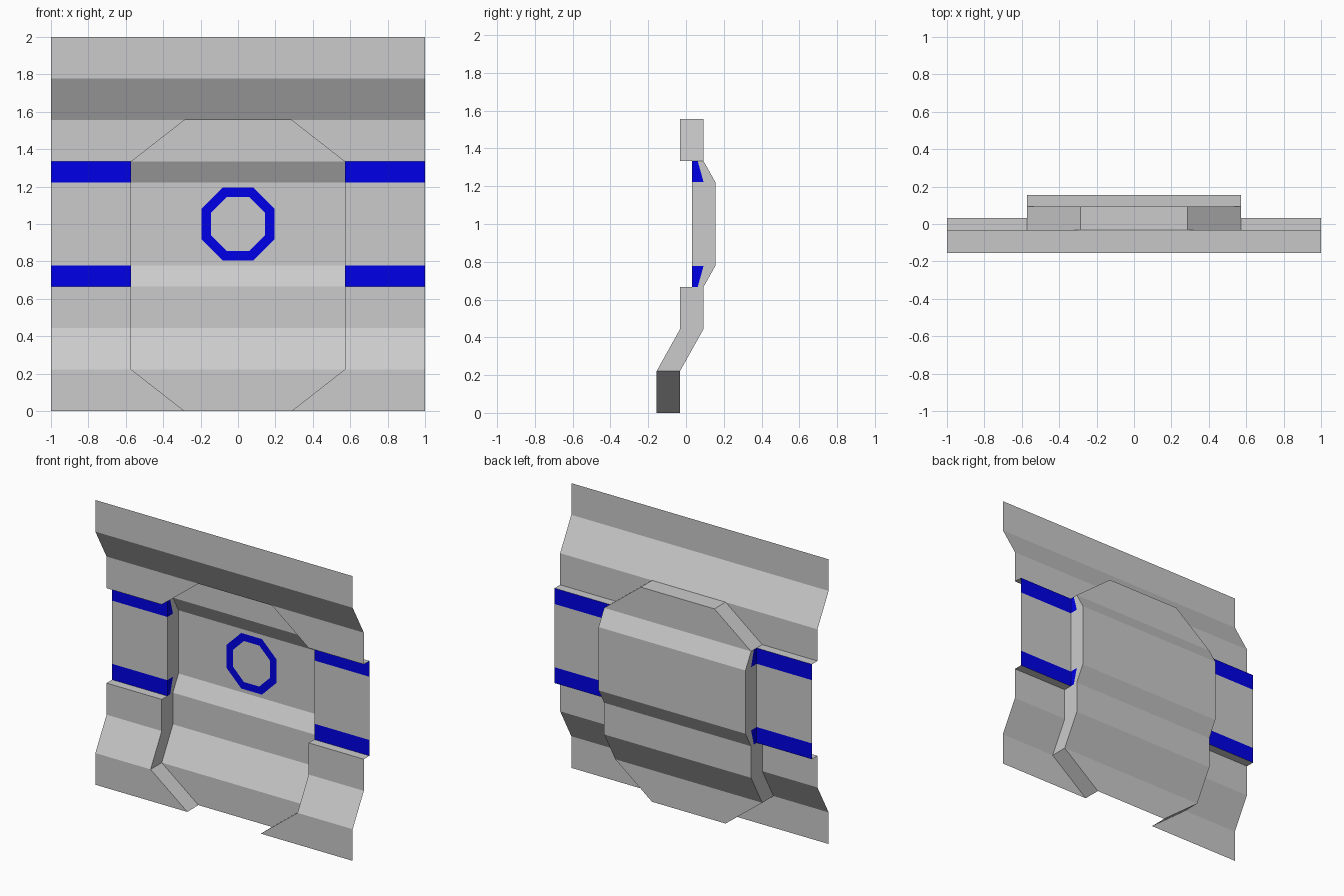
import bpy, math

if "Cube" in bpy.data.objects:
    bpy.data.objects.remove(bpy.data.objects["Cube"])

BLUE = bpy.data.materials.new("blue_light")
BLUE.diffuse_color = (0.0, 0.0, 0.8, 1)
BLUE.use_nodes = True
BLUE.node_tree.nodes["Principled BSDF"].inputs["Base Color"].default_value = BLUE.diffuse_color


def make(name, quads, mat=None, mirror=True):
    """Object from a list of quads, optionally mirrored across x."""
    verts = [v for q in quads for v in q]
    faces = [tuple(range(i, i + 4)) for i in range(0, len(verts), 4)]
    me = bpy.data.meshes.new(name)
    me.from_pydata(verts, [], faces)
    ob = bpy.data.objects.new(name, me)
    bpy.context.collection.objects.link(ob)
    if mat:
        me.materials.append(mat)
    if mirror:
        ob.modifiers.new("mirror", 'MIRROR')
    return ob


def strip(a, b):
    """Front-facing quad between rows a and b, each (x0, x1, y, z)."""
    return [(a[0], a[2], a[3]), (a[1], a[2], a[3]),
            (b[1], b[2], b[3]), (b[0], b[2], b[3])]


# Rows: height, front plate y, recessed panel y, recess half width
S = 2 / 9
ROWS = [(0, -.155, -.031, .286), (S, -.155, -.031, .571),
        (2*S, -.031, .093, .571), (3*S, -.031, .093, .571),
        (3*S, .031, .093, .571), (3.5*S, .031, .155, .571),
        (5.5*S, .031, .155, .571), (6*S, .031, .093, .571),
        (6*S, -.031, .093, .571), (7*S, -.031, .093, .286)]

plate, bars, panel, walls, wall_lights = [], [], [], [], []
for i, (a, b) in enumerate(zip(ROWS, ROWS[1:])):
    (z0, f0, p0, w0), (z1, f1, p1, w1) = a, b
    lit = i in (4, 6)
    (bars if lit else plate).append(strip((w0, 1, f0, z0), (w1, 1, f1, z1)))
    if z0 == z1:
        continue
    panel.append(strip((-w0, w0, p0, z0), (-w1, w1, p1, z1)))
    # Side wall, with its front half lit beside the bars
    m0, m1 = ((f0 + p0) / 2, (f1 + p1) / 2) if lit else (f0, f1)
    if lit:
        wall_lights.append([(w0, f0, z0), (w1, f1, z1), (w1, m1, z1), (w0, m0, z0)])
    walls.append([(w0, m0, z0), (w1, m1, z1), (w1, p1, z1), (w0, p0, z0)])

# Plate above the recess
TOP = [(7*S, -.031), (8*S, -.155), (9*S, -.155)]
for (z0, y0), (z1, y1) in zip(TOP, TOP[1:]):
    plate.append(strip((0, 1, y0, z0), (0, 1, y1, z1)))

# Top wall of the recess
z, f, p, w = ROWS[-1]
walls.append([(w, f, z), (0, f, z), (0, p, z), (w, p, z)])

make("front_plate", plate)
make("recess_panel", panel, mirror=False)
make("recess_walls", walls)
make("light_bars", bars, BLUE)
make("light_bar_ends", wall_lights, BLUE)

# Octagonal light ring on the panel
def corner(apothem, k):
    r, t = apothem / math.cos(math.pi / 8), (k + .5) * math.pi / 4
    return (r * math.cos(t), .151, 1 + r * math.sin(t))

make("light_ring", [[corner(.144, k), corner(.195, k), corner(.195, k + 1), corner(.144, k + 1)]
                    for k in range(8)], BLUE, mirror=False)
